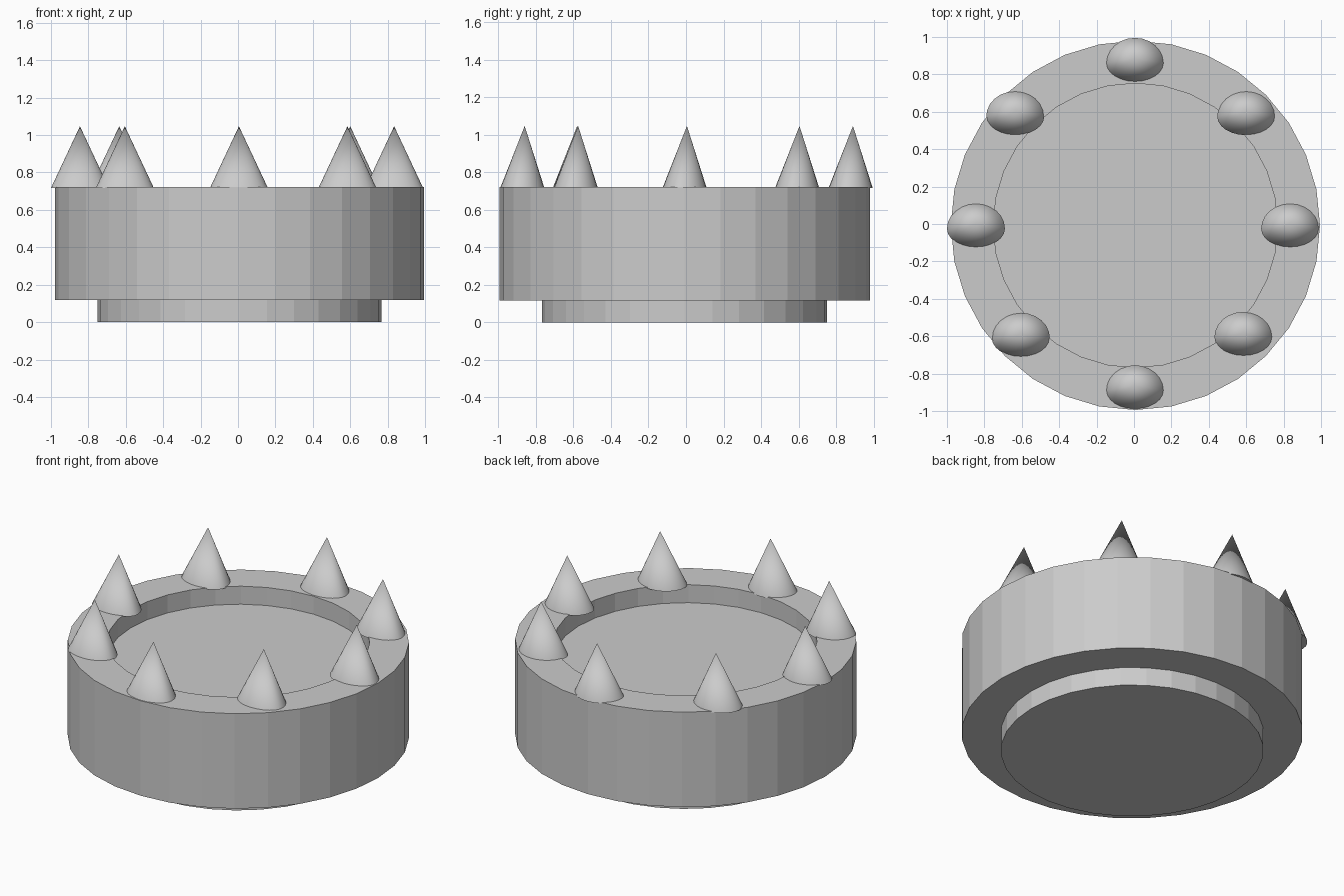
import bpy, bmesh
from math import sin, cos, pi, radians

if "Cube" in bpy.data.objects:
    bpy.data.objects.remove(bpy.data.objects["Cube"])

CX, CY, SIDES = 0.0075, -0.0075, 32


def finish(bm, name):
    bmesh.ops.recalc_face_normals(bm, faces=bm.faces)
    mesh = bpy.data.meshes.new(name)
    bm.to_mesh(mesh)
    bm.free()
    obj = bpy.data.objects.new(name, mesh)
    bpy.context.collection.objects.link(obj)
    return obj


def lathe(name, profile):
    # Revolve the (radius, z) profile and cap both ends
    bm = bmesh.new()
    rings = [[bm.verts.new((CX + r * cos(2 * pi * i / SIDES),
                            CY + r * sin(2 * pi * i / SIDES), z))
              for i in range(SIDES)] for r, z in profile]
    for a, b in zip(rings, rings[1:]):
        for i in range(SIDES):
            j = (i + 1) % SIDES
            bm.faces.new((a[i], a[j], b[j], b[i]))
    bm.faces.new(rings[0])
    bm.faces.new(rings[-1])
    return finish(bm, name)


def spike(name, x, y, n=24):
    # Oval-based cone whose tip leans slightly back
    bm = bmesh.new()
    tip = bm.verts.new((x, y, 1.047))
    ring = []
    for i in range(n):
        a = 2 * pi * i / n
        depth = 0.135 if sin(a) > 0 else 0.10
        ring.append(bm.verts.new((x + 0.155 * cos(a),
                                  y - 0.03 + depth * sin(a), 0.717)))
    for i in range(n):
        bm.faces.new((ring[i], ring[(i + 1) % n], tip))
    bm.faces.new(ring)
    obj = finish(bm, name)
    bpy.ops.object.select_all(action='DESELECT')
    obj.select_set(True)
    bpy.context.view_layer.objects.active = obj
    bpy.ops.object.shade_smooth_by_angle(angle=radians(40))


# Drum with stepped foot below and shallow recess on top
lathe("drum_body", [(0.76, 0.0), (0.76, 0.117), (0.987, 0.117),
                    (0.987, 0.723), (0.76, 0.723), (0.76, 0.608)])

# Ring of spikes around the rim
tips = [(0.005, 0.89), (0.60, 0.605), (0.835, 0.005), (0.585, -0.575),
        (0.005, -0.86), (-0.605, -0.58), (-0.845, 0.005), (-0.635, 0.605)]
for k, (x, y) in enumerate(tips):
    spike(f"spike_{k + 1}", x, y)
